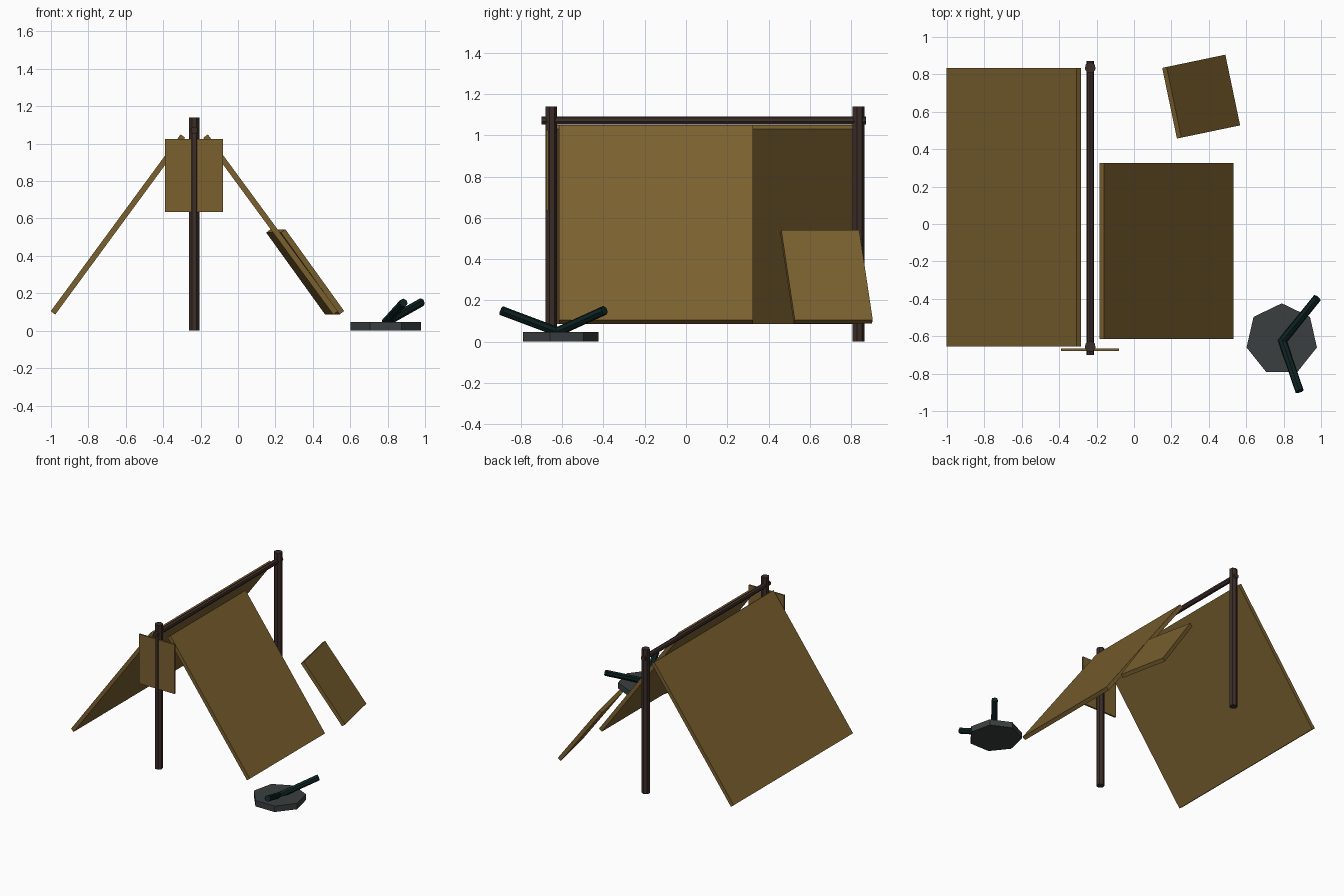
import bpy, math
from mathutils import Vector, Matrix

if "Cube" in bpy.data.objects:
    bpy.data.objects.remove(bpy.data.objects["Cube"])


def material(name, rgb):
    m = bpy.data.materials.new(name)
    m.diffuse_color = (*rgb, 1)
    m.use_nodes = True
    m.node_tree.nodes["Principled BSDF"].inputs["Base Color"].default_value = m.diffuse_color
    return m


CANVAS = material("ochre board", (0.195, 0.118, 0.028))
WOOD = material("dark brown wood", (0.045, 0.027, 0.022))
STONE = material("grey stone", (0.042, 0.049, 0.049))
CHAR = material("charred teal", (0.004, 0.017, 0.016))


def finish(obj, name, mat):
    obj.name = name
    obj.data.materials.append(mat)
    return obj


def rod(name, a, b, radius, mat, sides=7):
    """Faceted cylinder between two points."""
    a, b = Vector(a), Vector(b)
    bpy.ops.mesh.primitive_cylinder_add(vertices=sides, radius=radius, depth=(b - a).length)
    obj = bpy.context.object
    turn = (b - a).to_track_quat('Z', 'Y') if abs((b - a).normalized().z) < 0.99 else Matrix.Identity(3).to_quaternion()
    obj.data.transform(Matrix.Translation((a + b) / 2) @ turn.to_matrix().to_4x4())
    return finish(obj, name, mat)


def board(name, centre, size, mat, pitch=0, yaw=0):
    """Box pitched about y, then yawed about z."""
    bpy.ops.mesh.primitive_cube_add(size=1)
    obj = bpy.context.object
    obj.data.transform(Matrix.Translation(centre) @ Matrix.Rotation(yaw, 4, 'Z')
                       @ Matrix.Rotation(pitch, 4, 'Y') @ Matrix.Diagonal((*size, 1)))
    return finish(obj, name, mat)


RIDGE_X = -0.234
SLOPE = math.radians(53.7)
THICK = 0.03

# Posts and ridge pole
rod("front_post", (RIDGE_X, -0.655, 0), (RIDGE_X, -0.655, 1.14), 0.03, WOOD)
rod("back_post", (RIDGE_X, 0.835, 0), (RIDGE_X, 0.835, 1.14), 0.03, WOOD)
rod("ridge_pole", (RIDGE_X, -0.7, 1.071), (RIDGE_X, 0.872, 1.071), 0.02, WOOD)

# Sloping roof panels, the right one broken short
for name, side, y0, y1 in (("left_roof", -1, -0.655, 0.835), ("right_roof", 1, -0.615, 0.325)):
    board(name, (RIDGE_X + side * 0.408, (y0 + y1) / 2, 0.568),
          (1.173, y1 - y0, THICK), CANVAS, side * SLOPE)

# Fallen roof piece and front sign board
board("fallen_roof_piece", (0.359, 0.681, 0.315), (0.542, 0.386, THICK), CANVAS,
      SLOPE, math.radians(11.8))
board("sign_board", (-0.235, -0.673, 0.83), (0.31, 0.013, 0.39), CANVAS)

# Fire base with two charred logs
rod("fire_base", (0.79, -0.617, 0), (0.79, -0.617, 0.047), 0.193, STONE)
rod("charred_log_a", (0.79, -0.63, 0.045), (0.98, -0.395, 0.152), 0.023, CHAR)
rod("charred_log_b", (0.79, -0.615, 0.045), (0.885, -0.894, 0.15), 0.023, CHAR)
